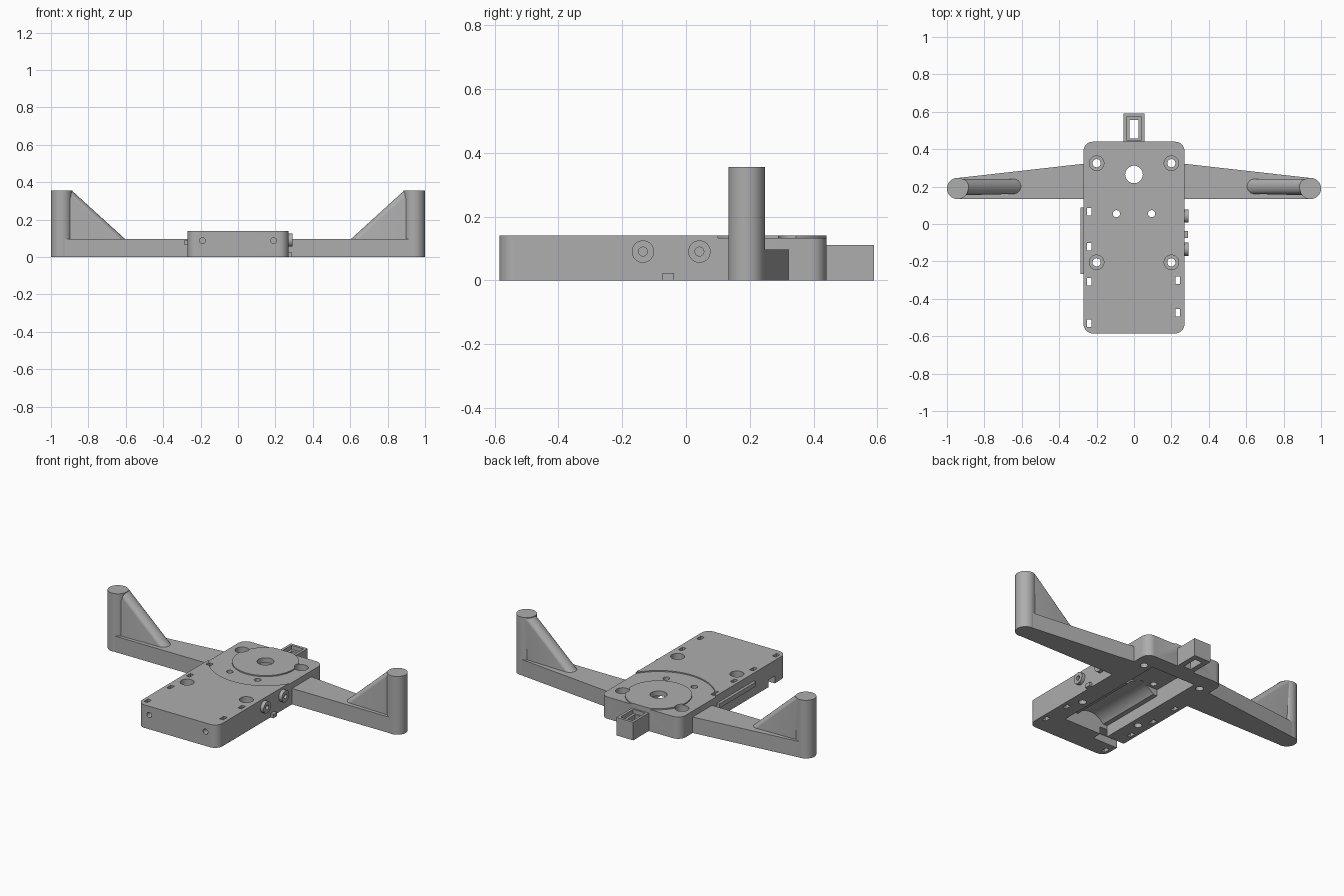
import bpy, bmesh, math

if "Cube" in bpy.data.objects:
    bpy.data.objects.remove(bpy.data.objects["Cube"])

grey = bpy.data.materials.new("matte grey")
grey.use_nodes = True
COL = (0.42, 0.42, 0.42, 1)
grey.diffuse_color = COL
grey.node_tree.nodes["Principled BSDF"].inputs["Base Color"].default_value = COL


def finish(name, bm):
    bmesh.ops.recalc_face_normals(bm, faces=bm.faces)
    me = bpy.data.meshes.new(name)
    bm.to_mesh(me)
    bm.free()
    me.materials.append(grey)
    ob = bpy.data.objects.new(name, me)
    bpy.context.collection.objects.link(ob)
    return ob


def loft(name, low, high, z0, z1):
    """Solid between two outlines with equal point counts."""
    bm = bmesh.new()
    a = [bm.verts.new((x, y, z0)) for x, y in low]
    b = [bm.verts.new((x, y, z1)) for x, y in high]
    bm.faces.new(a)
    bm.faces.new(b)
    for i in range(len(a)):
        j = (i + 1) % len(a)
        bm.faces.new((a[i], a[j], b[j], b[i]))
    return finish(name, bm)


def box(name, x0, x1, y0, y1, z0, z1):
    pts = [(x0, y0), (x1, y0), (x1, y1), (x0, y1)]
    return loft(name, pts, pts, z0, z1)


def arc(cx, cy, r, a0, a1, n):
    return [(cx + r * math.cos(math.radians(a0 + (a1 - a0) * i / n)),
             cy + r * math.sin(math.radians(a0 + (a1 - a0) * i / n))) for i in range(n + 1)]


def disc(name, x, y, r, z0, z1, n=48):
    pts = arc(x, y, r, 0, 360, n)[:-1]
    return loft(name, pts, pts, z0, z1)


def rounded(x0, x1, y0, y1, r):
    return (arc(x1 - r, y1 - r, r, 0, 90, 10) + arc(x0 + r, y1 - r, r, 90, 180, 10)
            + arc(x0 + r, y0 + r, r, 180, 270, 10) + arc(x1 - r, y0 + r, r, 270, 360, 10))


def lying(ob, axis, pos):
    """Turn an upright solid so that it points along x or y."""
    if axis == "x":
        ob.rotation_euler = (0, math.pi / 2, 0)
    else:
        ob.rotation_euler = (-math.pi / 2, 0, 0)
    ob.location = pos
    return ob


def combine(target, others, op="DIFFERENCE"):
    for c in others:
        m = target.modifiers.new("cut", "BOOLEAN")
        m.operation, m.solver, m.object = op, "EXACT", c
        bpy.context.view_layer.update()
        bpy.context.view_layer.objects.active = target
        bpy.ops.object.modifier_apply(modifier=m.name)
        bpy.data.objects.remove(c)


def smooth(ob):
    bpy.ops.object.select_all(action="DESELECT")
    ob.select_set(True)
    bpy.context.view_layer.objects.active = ob
    bpy.ops.object.shade_smooth_by_angle(angle=math.radians(30))


TOP, LOW, HUB = 0.14, 0.133, 0.265

# Housing with rounded corners
outline = rounded(-0.27, 0.27, -0.585, 0.44, 0.05)
body = loft("housing", outline, outline, 0, TOP)

# Shallow ring recess around the hub
ring = disc("ring_cutter", 0, HUB, 0.316, LOW, 0.2, 96)
combine(ring, [disc("ring_core", 0, HUB, 0.185, 0.1, 0.3, 64)])
cuts = [ring]

# Underside bay: round trough in front, square bay behind
trough = lying(disc("trough", 0, 0, 0.115, 0, 0.45, 64), "y", (-0.03, -0.41, 0))
cuts += [trough,
         box("front_bay", -0.15, 0.153, -0.41, 0.03, -0.1, 0.07),
         box("back_bay", -0.15, 0.153, 0.02, 0.34, -0.1, 0.11),
         box("cable_notch", -0.4, -0.1, -0.47, -0.41, -0.1, 0.045)]

# Hub hole, counterbored screw holes and pin holes
cuts.append(disc("hub_hole", 0, HUB, 0.047, -0.1, 0.3))
for s in (-1, 1):
    for y in (0.325, -0.205):
        cuts.append(disc("bore", s * 0.2, y, 0.039, 0.09, 0.3))
        cuts.append(disc("screw_hole", s * 0.2, y, 0.022, -0.1, 0.3))
    cuts.append(disc("pin_hole", s * 0.094, 0.055, 0.019, -0.1, 0.3, 24))
    cuts.append(lying(disc("front_hole", 0, 0, 0.016, 0, 0.1, 24), "y", (s * 0.19, -0.62, 0.087)))

# Small rectangular slots along both edges
for x, ys in ((-0.238, (0.065, -0.122, -0.31, -0.53)), (0.235, (-0.3, -0.475))):
    for y in ys:
        cuts.append(box("slot", x - 0.012, x + 0.012, y - 0.02, y + 0.02, -0.1, 0.3))
combine(body, cuts)
smooth(body)

# Rear socket with stepped opening
socket = box("rear_socket", -0.057, 0.057, 0.43, 0.59, 0, 0.11)
combine(socket, [box("step", -0.041, 0.041, 0.45, 0.573, 0.085, 0.2),
                 box("opening", -0.025, 0.025, 0.457, 0.556, -0.1, 0.2)])

# Side arms, posts and sloping gussets
for s, side in ((1, "left"), (-1, "right")):
    plan = [(s * x, y) for x, y in ((0.26, 0.135), (0.943, 0.135), (0.943, 0.246), (0.26, 0.323))]
    loft(side + "_arm", plan, plan, 0, 0.097)
    smooth(disc(side + "_post", s * 0.943, 0.19, 0.057, 0, 0.355))

    def stadium(cx):
        pts = arc(cx, 0.201, 0.04, 90, 270, 16) + [(0.945, 0.153), (0.945, 0.233)]
        return [(s * x, y) for x, y in pts]
    smooth(loft(side + "_gusset", stadium(0.637), stadium(0.925), 0.09, 0.352))

# Round connectors on the left side
for y in (-0.135, 0.042):
    c = disc("connector", 0, 0, 0.035, 0, 0.03)
    combine(c, [disc("connector_hole", 0, 0, 0.014, 0.01, 0.1, 24)])
    smooth(lying(c, "x", (0.262, y, 0.09)))
box("switch_tab", 0.26, 0.29, -0.074, -0.038, 0, 0.023)

# Rail on the right side
box("side_rail", -0.287, -0.26, -0.267, 0.088, 0.065, 0.092)
